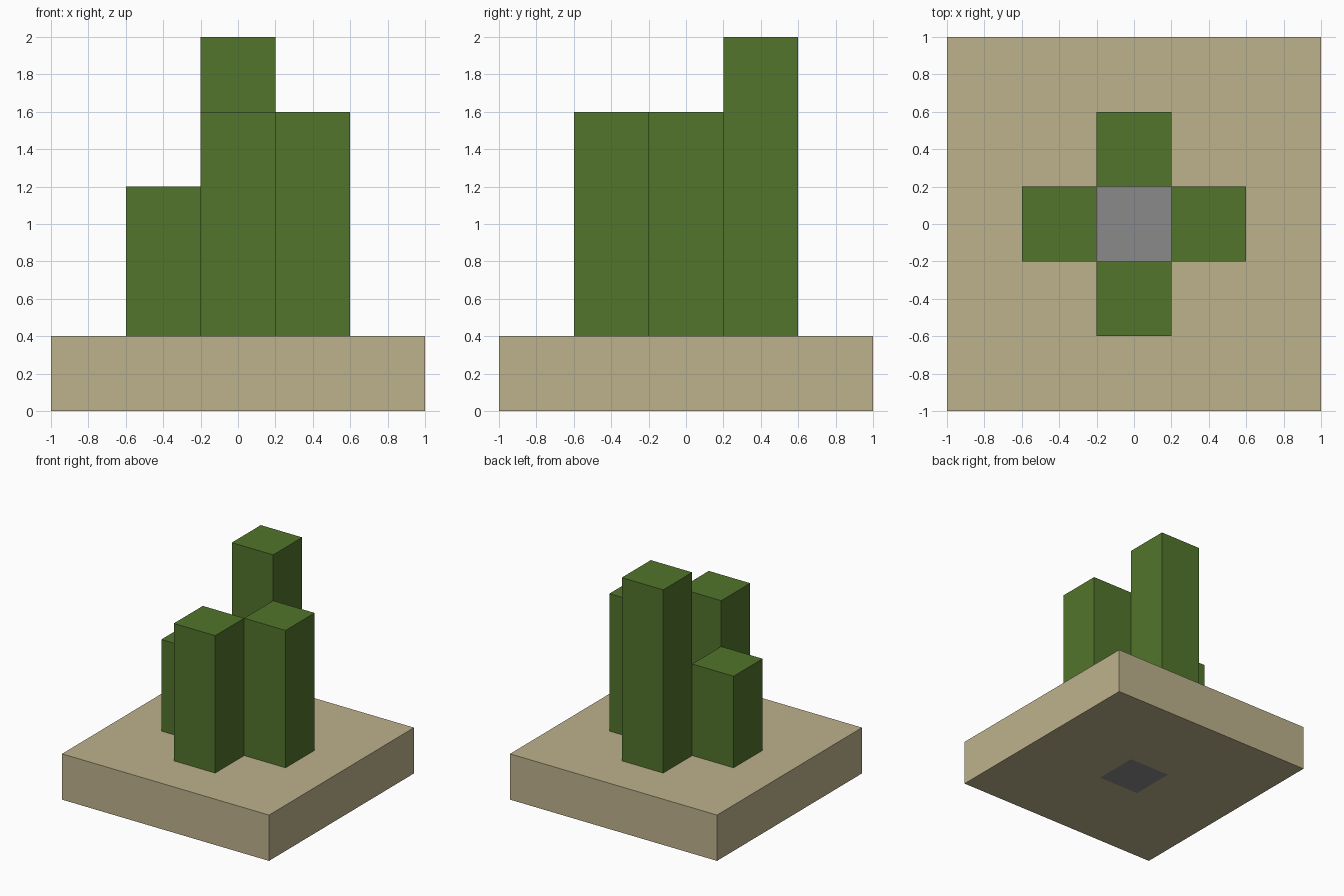
import bpy
import bmesh
from mathutils import Matrix, Vector

default = bpy.data.objects.get("Cube")
if default:
    bpy.data.objects.remove(default, do_unlink=True)

CELL = 0.4


def make_material(name, rgb):
    # 8-bit display colour to linear
    linear = [((c / 255 + 0.055) / 1.055) ** 2.4 for c in rgb]
    mat = bpy.data.materials.new(name)
    mat.use_nodes = True
    mat.diffuse_color = (*linear, 1)
    mat.node_tree.nodes["Principled BSDF"].inputs["Base Color"].default_value = (*linear, 1)
    return mat


sand = make_material("sand", (190, 178, 140))
green = make_material("plant green", (82, 117, 43))
grey = make_material("stone grey", (138, 138, 138))


def add_object(name, bm, *materials):
    mesh = bpy.data.meshes.new(name)
    bm.to_mesh(mesh)
    bm.free()
    for mat in materials:
        mesh.materials.append(mat)
    obj = bpy.data.objects.new(name, mesh)
    bpy.context.collection.objects.link(obj)
    return obj


# Sand base slab, cut into cells, with a stone cell in the middle
bm = bmesh.new()
bmesh.ops.create_cube(bm, size=1, matrix=Matrix.Translation((0, 0, CELL / 2))
                      @ Matrix.Diagonal((2, 2, CELL, 1)))
for axis in (Vector((1, 0, 0)), Vector((0, 1, 0))):
    for side in (-CELL / 2, CELL / 2):
        bmesh.ops.bisect_plane(bm, geom=bm.verts[:] + bm.edges[:] + bm.faces[:],
                               plane_co=axis * side, plane_no=axis)
for face in bm.faces:
    if face.calc_center_median().xy.length < CELL / 4:
        face.material_index = 1
add_object("base_slab", bm, sand, grey)


# Four square plant columns around the stone cell
def add_column(name, x, y, top):
    height = top - CELL
    bm = bmesh.new()
    bmesh.ops.create_cube(bm, size=1, matrix=Matrix.Translation((x, y, CELL + height / 2))
                          @ Matrix.Diagonal((CELL, CELL, height, 1)))
    add_object(name, bm, green)


add_column("front_column", 0, -CELL, 1.6)
add_column("back_column", 0, CELL, 2.0)
add_column("left_column", CELL, 0, 1.6)
add_column("right_column", -CELL, 0, 1.2)
